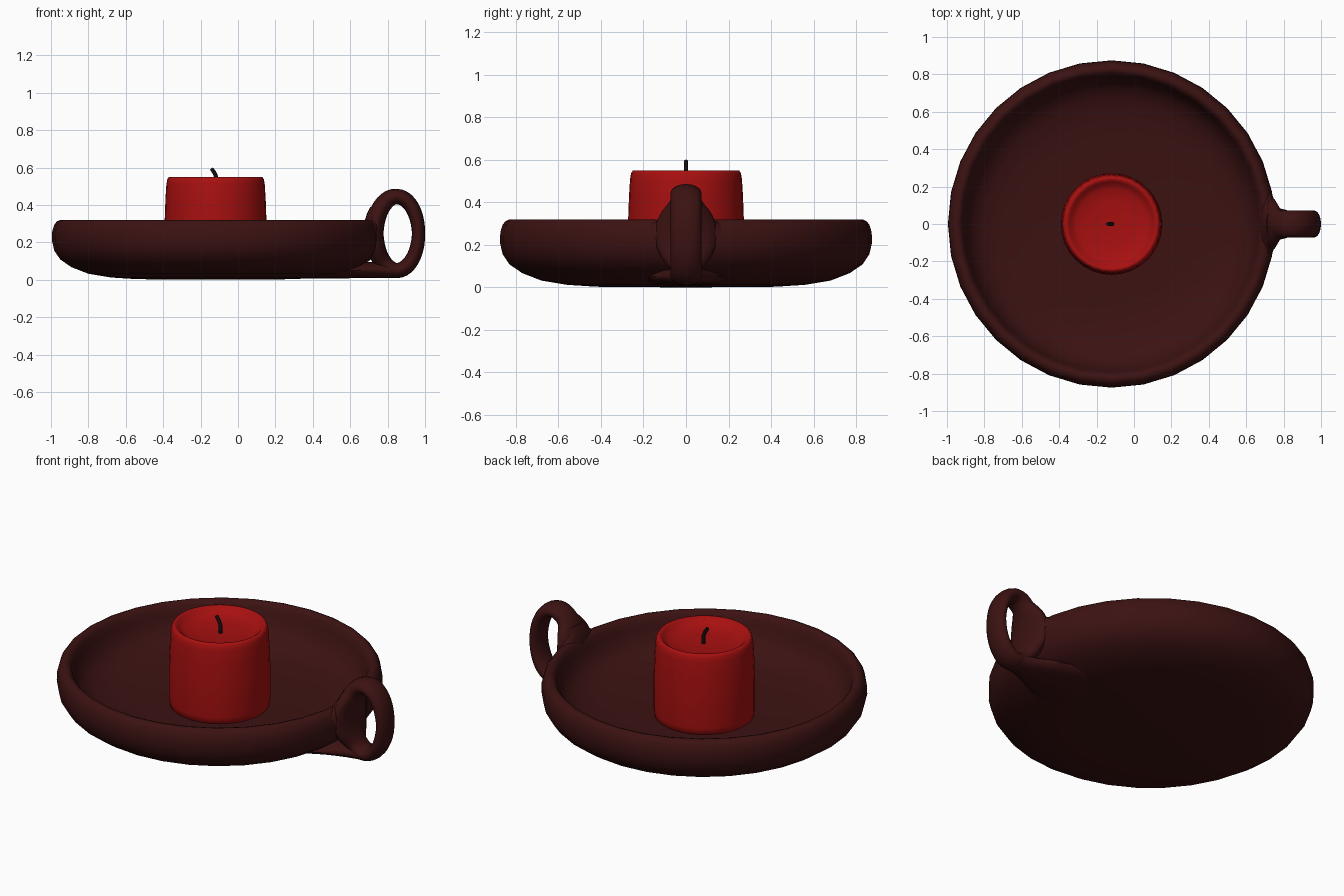
import bpy, bmesh, math
from mathutils import Vector

if "Cube" in bpy.data.objects:
    bpy.data.objects.remove(bpy.data.objects["Cube"])

CX = -0.12  # dish and candle axis


def material(name, rgb):
    m = bpy.data.materials.new(name)
    m.diffuse_color = (*rgb, 1)
    m.use_nodes = True
    m.node_tree.nodes["Principled BSDF"].inputs["Base Color"].default_value = m.diffuse_color
    return m


CLAY = material("dark maroon", (0.045, 0.006, 0.006))
WAX = material("candle red", (0.39, 0.005, 0.005))
CHAR = material("charred black", (0.008, 0.004, 0.004))


def finish(name, bm, mat, angle=60):
    bmesh.ops.recalc_face_normals(bm, faces=bm.faces)
    me = bpy.data.meshes.new(name)
    bm.to_mesh(me)
    bm.free()
    me.materials.append(mat)
    ob = bpy.data.objects.new(name, me)
    bpy.context.collection.objects.link(ob)
    bpy.ops.object.select_all(action='DESELECT')
    ob.select_set(True)
    bpy.context.view_layer.objects.active = ob
    bpy.ops.object.shade_smooth_by_angle(angle=math.radians(angle))
    return ob


def skin(bm, rings, closed):
    """Bridge successive vertex loops with quads."""
    n = len(rings[0])
    for a, b in zip(rings, rings[1:] + rings[:1] if closed else rings[1:]):
        for i in range(n):
            j = (i + 1) % n
            bm.faces.new((a[i], a[j], b[j], b[i]))
    if not closed:
        bm.faces.new(rings[0])
        bm.faces.new(rings[-1])


def lathe(name, profile, mat, sides=32):
    bm = bmesh.new()
    rings = [[bm.verts.new((CX + r * math.cos(math.tau * i / sides),
                            r * math.sin(math.tau * i / sides), z))
              for i in range(sides)] for r, z in profile]
    skin(bm, rings, False)
    return finish(name, bm, mat)


def sweep(name, path, mat, closed=False, sides=16):
    """Elliptical tube in the xz plane; path = (x, z, thickness, width) radii."""
    bm = bmesh.new()
    n, rings = len(path), []
    for k, (x, z, t, w) in enumerate(path):
        p = path[(k - 1) % n] if closed else path[max(k - 1, 0)]
        q = path[(k + 1) % n] if closed else path[min(k + 1, n - 1)]
        d = Vector((q[0] - p[0], 0, q[1] - p[1])).normalized()
        nor = Vector((-d.z, 0, d.x))
        ring = []
        for i in range(sides):
            a = math.tau * i / sides
            ring.append(bm.verts.new(Vector((x, 0, z)) + nor * t * math.cos(a)
                                     + Vector((0, w * math.sin(a), 0))))
        rings.append(ring)
    skin(bm, rings, closed)
    return finish(name, bm, mat)


# Shallow dish with rounded rim
lathe("dish", [(0.05, 0.0), (0.42, 0.003), (0.56, 0.012), (0.68, 0.032),
               (0.77, 0.067), (0.83, 0.108), (0.862, 0.155), (0.875, 0.21),
               (0.873, 0.26), (0.862, 0.295), (0.848, 0.312), (0.83, 0.32),
               (0.812, 0.314), (0.798, 0.295), (0.787, 0.26), (0.768, 0.205),
               (0.73, 0.158), (0.67, 0.125), (0.58, 0.102), (0.42, 0.085),
               (0.05, 0.08)], CLAY)

# Ring handle, its inner side buried in the dish wall and flared there
ring = []
for k in range(40):
    a = math.tau * k / 40
    c, s = math.cos(a), math.sin(a)
    flare = max(0.0, -c - 0.62) / 0.38
    ring.append((0.848 + 0.117 * c, 0.247 + 0.198 * s,
                 0.035 + 0.006 * abs(s) + 0.012 * max(0, -c),
                 0.072 + 0.075 * flare))
sweep("handle", ring, CLAY, closed=True)

# Blended web joining the handle to the underside of the dish
sweep("handle_foot", [(0.87, 0.049, 0.036, 0.06), (0.82, 0.049, 0.040, 0.073),
                      (0.76, 0.050, 0.042, 0.09), (0.69, 0.052, 0.043, 0.125),
                      (0.60, 0.050, 0.042, 0.17), (0.48, 0.043, 0.037, 0.21),
                      (0.36, 0.040, 0.034, 0.22)], CLAY)

# Blend where the handle rises from the rim
sweep("handle_root", [(0.715, 0.24, 0.045, 0.19), (0.717, 0.295, 0.042, 0.17),
                      (0.72, 0.318, 0.040, 0.125), (0.727, 0.34, 0.040, 0.092),
                      (0.742, 0.375, 0.038, 0.073)], CLAY)

# Candle with a hollowed top
lathe("candle", [(0.255, 0.075), (0.268, 0.085), (0.272, 0.12), (0.272, 0.32),
                 (0.268, 0.43), (0.263, 0.51), (0.258, 0.537), (0.25, 0.549),
                 (0.24, 0.55), (0.228, 0.542), (0.215, 0.527), (0.19, 0.513),
                 (0.12, 0.504), (0.02, 0.50)], WAX)

# Bent wick
sweep("wick", [(-0.115, 0.495, 0.011, 0.010), (-0.115, 0.545, 0.011, 0.010),
               (-0.125, 0.57, 0.011, 0.010), (-0.142, 0.595, 0.010, 0.009)],
      CHAR, sides=8)
